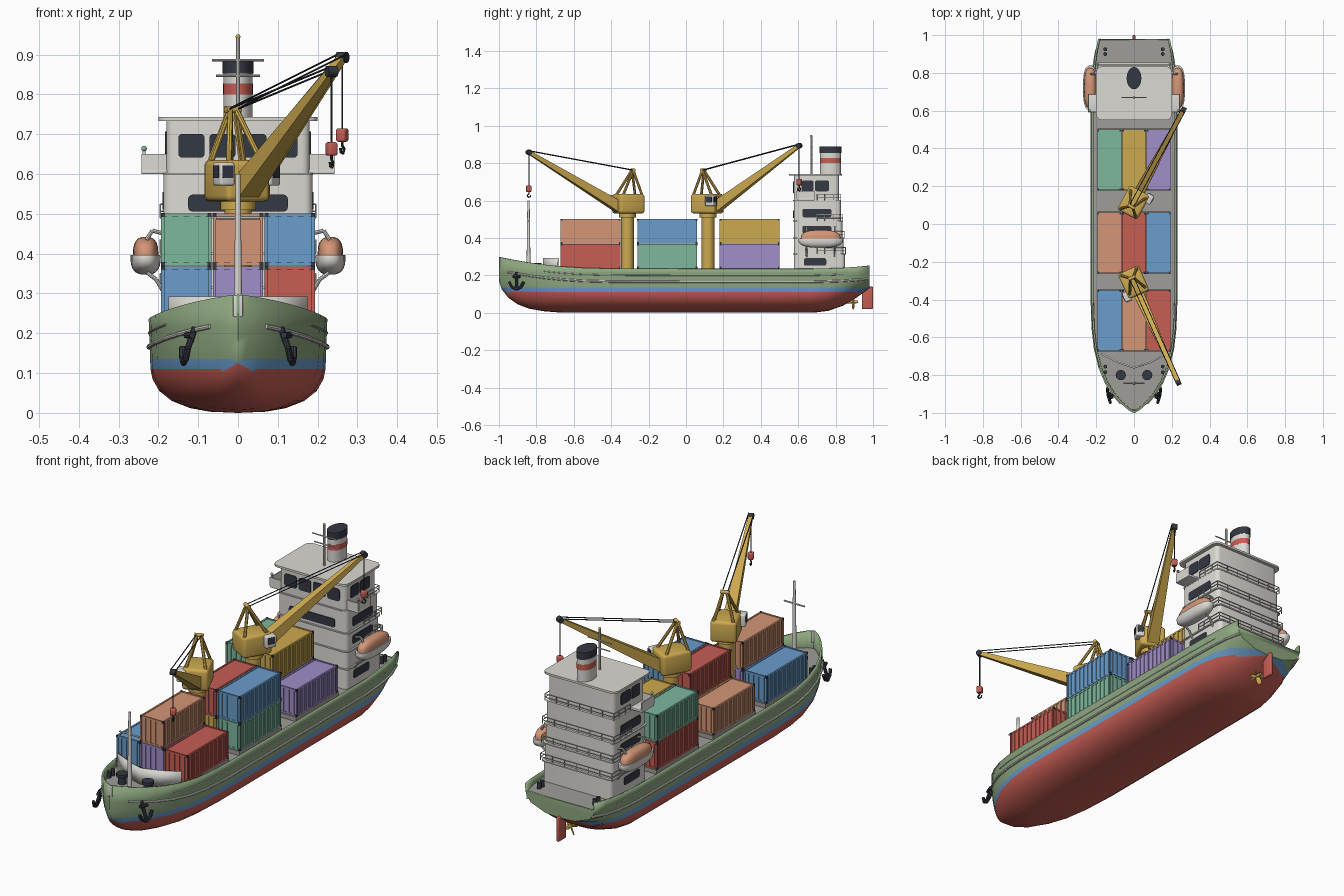
import bpy, bmesh, math
from mathutils import Vector, Matrix

if "Cube" in bpy.data.objects:
    bpy.data.objects.remove(bpy.data.objects["Cube"])

def lin(c):
    c /= 255
    return c / 12.92 if c < .04045 else ((c + .055) / 1.055) ** 2.4

MATS = {}
for n, rgb in dict(red=(198, 94, 84), blue=(106, 157, 204), green=(142, 168, 128), teal=(126, 184, 158),
                   orange=(212, 150, 118), purple=(160, 142, 200), yellow=(206, 170, 80),
                   white=(220, 218, 212), dark=(52, 56, 66), grey=(160, 157, 152)).items():
    MATS[n] = bpy.data.materials.new(n)
    MATS[n].diffuse_color = [lin(v) for v in rgb] + [1]

def finish(name, bm, *mats):
    me = bpy.data.meshes.new(name)
    bm.to_mesh(me)
    bm.free()
    for m in mats:
        me.materials.append(MATS[m])
    o = bpy.data.objects.new(name, me)
    bpy.context.collection.objects.link(o)
    return o

def add_cube(bm, c, s):
    return bmesh.ops.create_cube(bm, size=1, matrix=Matrix.Translation(c) @ Matrix.Diagonal((*s, 1)))['verts']

def add_cone(bm, p, q, r1, r2, n):
    p, q = Vector(p), Vector(q)
    d = q - p
    m = Matrix.Translation((p + q) / 2) @ d.to_track_quat('Z', 'Y').to_matrix().to_4x4()
    if n == 4:
        m = m @ Matrix.Rotation(math.pi / 4, 4, 'Z')
    bmesh.ops.create_cone(bm, cap_ends=True, segments=n, radius1=r1, radius2=r2, depth=d.length, matrix=m)

def box(name, c, s, mat, r=0, axis=None):
    """Box with optional bevel; axis limits it to edges along that axis."""
    bm = bmesh.new()
    add_cube(bm, c, s)
    if r:
        es = [e for e in bm.edges if axis is None or
              abs((e.verts[0].co - e.verts[1].co).normalized()[axis]) > .9]
        bmesh.ops.bevel(bm, geom=es, offset=r, segments=3, affect='EDGES', profile=.5)
    return finish(name, bm, mat)

def rod(name, p, q, r, mat, r2=None, n=16):
    bm = bmesh.new()
    add_cone(bm, p, q, r, r if r2 is None else r2, n)
    return finish(name, bm, mat)

def tube(name, paths, r, mat, n=8):
    bm = bmesh.new()
    for path in paths:
        for a, b in zip(path, path[1:]):
            add_cone(bm, a, b, r, r, n)
    return finish(name, bm, mat)

def ball(name, c, s, mat, power=1, zmin=-1, zmax=1):
    bm = bmesh.new()
    bmesh.ops.create_uvsphere(bm, u_segments=24, v_segments=16, radius=1)
    for v in bm.verts:
        w = [math.copysign(abs(k) ** power, k) for k in v.co]
        w[2] = min(max(w[2], zmin), zmax)
        v.co = [c[i] + w[i] * s[i] for i in range(3)]
    return finish(name, bm, mat)

# Hull stations: y, half width, keel z, top z, bilge height
ST = [(-1, 0, .17, .297, .13), (-.985, .03, .125, .294, .18), (-.95, .07, .08, .287, .2),
      (-.9, .112, .045, .278, .2), (-.84, .148, .022, .268, .19), (-.76, .182, .008, .257, .17),
      (-.66, .207, 0, .247, .15), (-.55, .22, 0, .24, .13), (-.4, .225, 0, .236, .12),
      (0, .225, 0, .235, .12), (.5, .225, 0, .235, .12), (.68, .224, 0, .235, .12),
      (.76, .22, .01, .237, .13), (.84, .214, .038, .24, .14), (.91, .205, .08, .245, .13),
      (.98, .19, .13, .252, .1)]
LEVELS = [0, .003, .012, .03, .055, .085, .11, .135, .165, .19, .215, None]
DECK = .215

def half_width(st, z):
    s = min(1, max(0, (z - st[2]) / st[4]))
    return st[1] * (1 - (1 - s) ** 2.5) ** .4 * (.96 + .16 * z)

def level_z(st, l):
    if l is None:
        return st[3]
    if l <= .11 and st[2] < .11:
        return st[2] + (.11 - st[2]) * l / .11
    return max(st[2], l)

bm = bmesh.new()
rows = []
for st in ST:
    zs = [level_z(st, l) for l in LEVELS]
    side = [(half_width(st, z), z) for z in zs]
    rows.append([bm.verts.new((-x, st[0], z)) for x, z in side[::-1]] +
                [bm.verts.new((x, st[0], z)) for x, z in side])
for a, b in zip(rows, rows[1:]):
    for j in range(len(a) - 1):
        bm.faces.new((a[j], b[j], b[j + 1], a[j + 1]))
bm.faces.new(rows[-1][1:-1][::-1])  # transom up to deck level
bmesh.ops.remove_doubles(bm, verts=bm.verts, dist=1e-5)
bmesh.ops.dissolve_degenerate(bm, edges=bm.edges, dist=1e-5)
for f in bm.faces:
    z = f.calc_center_median().z
    f.material_index = 2 if z > .135 else 1 if z > .11 else 0
hull = finish('hull', bm, 'red', 'blue', 'green')
mod = hull.modifiers.new('plating', 'SOLIDIFY')
mod.thickness, mod.offset = .01, -1

# Deck and rubbing strakes
bm = bmesh.new()
rows = [[bm.verts.new((k * half_width(s, DECK) * .98, s[0] * .998, DECK)) for k in (-1, 1)] for s in ST[1:]]
for a, b in zip(rows, rows[1:]):
    bm.faces.new((a[0], a[1], b[1], b[0]))
finish('deck', bm, 'grey')
for k in (-1, 1):
    low = [(k * (half_width(s, s[3] - .07) + .002), s[0], s[3] - .07) for s in ST[2:]]
    tube('rubbing_strake', [low], .006, 'white')
    tube('upper_strake', [[(k * half_width(s, s[3] - .035), s[0], s[3] - .035) for s in ST[5:14]]], .003, 'white')

# Rudder and propeller
box('rudder', (0, .97, .08), (.014, .06, .12), 'red', .005)
rod('rudder_stock', (0, .965, .12), (0, .965, .2), .008, 'red')
rod('propeller_hub', (0, .82, .058), (0, .92, .058), .01, 'yellow', .007)
bm = bmesh.new()
for i in range(4):
    m = (Matrix.Translation((0, .895, .058)) @ Matrix.Rotation(i * math.pi / 2 + .4, 4, 'Y') @
         Matrix.Translation((0, 0, .023)) @ Matrix.Rotation(.6, 4, 'Z') @ Matrix.Diagonal((.012, .003, .021, 1)))
    bmesh.ops.create_uvsphere(bm, u_segments=12, v_segments=8, radius=1, matrix=m)
finish('propeller_blades', bm, 'yellow')

# Containers: (bay y, columns left to right, bottom to top)
W, L, H, Z0 = .126, .32, .131, .237
def container(x, y, z, mat):
    bm = bmesh.new()
    add_cube(bm, (x, y, z + H / 2), (W - .008, L - .008, H - .006))
    for sx in (-1, 1):
        for sz in (.004, H - .004):
            add_cube(bm, (x + sx * (W / 2 - .004), y, z + sz), (.008, L, .008))
        for sy in (-1, 1):
            add_cube(bm, (x + sx * (W / 2 - .004), y + sy * (L / 2 - .004), z + H / 2), (.008, .008, H))
        for i in range(10):
            add_cube(bm, (x + sx * (W / 2 - .003), y + (i - 4.5) * .03, z + H / 2), (.005, .015, H - .012))
    for sy in (-1, 1):
        for sz in (.004, H - .004):
            add_cube(bm, (x, y + sy * (L / 2 - .004), z + sz), (W, .008, .008))
        for i in range(4):
            add_cube(bm, (x + (i - 1.5) * .028, y + sy * (L / 2 - .003), z + H / 2), (.013, .005, H - .012))
    finish('container', bm, mat)
    bm = bmesh.new()
    for i in range(8):
        sx, sy, sz = (i & 1) * 2 - 1, (i & 2) - 1, (i >> 2)
        add_cube(bm, (x + sx * (W / 2 - .004), y + sy * (L / 2 - .004), z + .004 + sz * (H - .008)), (.01, .01, .01))
    finish('corner_castings', bm, 'dark')

for y, cols in ((-.51, (['blue'], ['purple', 'orange'], ['red'])),
                (-.10, (['orange'], ['yellow', 'red'], ['teal', 'blue'])),
                (.34, (['red', 'teal'], ['blue', 'yellow'], ['purple']))):
    box('hatch_cover', (0, y, .225), (.385, .33, .022), 'grey')
    for i, stack in enumerate(cols):
        for j, mat in enumerate(stack):
            container((i - 1) * .13, y, Z0 + j * (H + .002), mat)

# Cranes, built facing +x and then turned
def crane(y, tip_xy, tip_z):
    d = Vector((tip_xy[0], tip_xy[1] - y))
    u, z = d.length, tip_z
    P = [rod('crane_pedestal', (0, 0, DECK), (0, 0, .515), .034, 'yellow', n=24),
         rod('crane_slewing_ring', (0, 0, .51), (0, 0, .535), .045, 'yellow', n=24),
         box('crane_house', (-.005, 0, .583), (.145, .12, .104), 'yellow', .014),
         rod('crane_boom', (.045, 0, .562), (u, 0, z), .04, 'yellow', .013, 4),
         tube('crane_frame', [[(a, k * .045, .63), (-.03, k * .008, .762)] for a in (-.065, .045) for k in (-1, 1)],
              .0075, 'yellow'),
         rod('frame_head', (-.03, -.02, .762), (-.03, .02, .762), .009, 'yellow'),
         tube('boom_stays', [[(-.03, k * .012, .763), (u, k * .012, z + .008)] for k in (-1, 1)], .0025, 'dark', 6),
         rod('boom_sheave', (u, -.013, z), (u, .013, z), .014, 'dark'),
         tube('hoist_cable', [[(u, 0, z), (u, 0, z - .18)]], .0025, 'dark', 6),
         box('hook_block', (u, 0, z - .195), (.026, .026, .034), 'red', .006),
         tube('hook', [[(u, 0, z - .21), (u, 0, z - .222), (u + .01, 0, z - .23), (u + .004, 0, z - .241),
                        (u - .008, 0, z - .238), (u - .01, 0, z - .228)]], .0035, 'dark'),
         box('crane_cab', (.05, -.062, .6), (.052, .04, .058), 'white', .006),
         box('cab_front_window', (.076, -.062, .606), (.004, .03, .032), 'dark', .004, 0),
         box('cab_side_window', (.05, -.082, .606), (.034, .004, .032), 'dark', .004, 1)]
    m = Matrix.Translation((0, y, 0)) @ Matrix.Rotation(math.atan2(d.y, d.x), 4, 'Z')
    for o in P:
        o.data.transform(m)
crane(-.313, (.235, -.84), .858)
crane(.118, (.262, .605), .893)

# Deckhouse tiers with ledges, rails and windows
for z0, z1, yb in ((DECK, .315, .85), (.315, .4, .843), (.4, .49, .836), (.49, .6, .828), (.6, .735, .818)):
    hx = .18 if z0 > .55 else .187
    box('deckhouse_tier', (0, (.577 + yb) / 2, (z0 + z1) / 2), (2 * hx, yb - .577, z1 - z0), 'white', .02, 2)
    if z0 > .3:
        e, x = yb + .012, hx + .008
        box('tier_ledge', (0, (.572 + e) / 2, z0), (2 * x, e - .572, .006), 'white', .02, 2)
        c = [(-x, .7), (-x, e - .002), (x, e - .002), (x, .7)]
        rails = [[(*p, z0 + h) for p in c] for h in (.017, .034)]
        posts = [(k * x, yy) for k in (-1, 1) for yy in (.7, .74, .79)] + [(x * i / 3, e - .002) for i in range(-3, 4)]
        tube('tier_rail', rails + [[(*p, z0), (*p, z0 + .034)] for p in posts], .002, 'white', 6)
box('bridge_roof', (0, .692, .738), (.4, .285, .01), 'white', .03, 2)
for x in (-.117, -.039, .039, .117):
    box('bridge_window', (x, .576, .671), (.066, .006, .06), 'dark', .01, 1)
box('front_window', (0, .576, .527), (.25, .006, .042), 'dark', .01, 1)
for k in (-1, 1):
    for y, w in ((.65, .065), (.727, .075)):
        box('bridge_side_window', (k * .18, y, .678), (.006, w, .058), 'dark', .01, 0)
    for y, z, w, h in ((.7, .533, .155, .045), (.7, .445, .155, .04), (.69, .272, .12, .04)):
        box('side_window', (k * .187, y, z), (.006, w, h), 'dark', .01, 0)
    # Bridge wing with navigation light
    box('bridge_wing', (k * .21, .64, .606), (.066, .095, .012), 'white', .003)
    box('wing_parapet', (k * .21, .594, .63), (.06, .005, .04), 'white')
    box('wing_side', (k * .24, .64, .63), (.005, .095, .04), 'white')
    rod('light_post', (k * .236, .6, .61), (k * .236, .6, .66), .004, 'white')
    ball('navigation_light', (k * .236, .6, .664), (.007,) * 3, 'red' if k > 0 else 'teal')
    # Lifeboat and davits
    ball('lifeboat_hull', (k * .232, .72, .392), (.038, .12, .045), 'white', .75, zmax=.1)
    ball('lifeboat_canopy', (k * .232, .72, .394), (.032, .107, .048), 'orange', .7, zmin=0)
    tube('davits', [p for y in (.645, .795) for p in
                    ([(k * .185, y, .3), (k * .205, y, .335), (k * .228, y, .352)],
                     [(k * .185, y, .45), (k * .215, y, .458), (k * .23, y, .435)])], .005, 'white')

# Funnel: stacked oval bands
for z0, z1, mat, g in ((.74, .8, 'white', 1), (.8, .828, 'red', 1.01), (.828, .853, 'white', 1), (.853, .888, 'dark', 1.05)):
    o = rod('funnel_band', (0, 0, z0), (0, 0, z1), 1, mat, n=32)
    o.data.transform(Matrix.Translation((0, .772, 0)) @ Matrix.Diagonal((.037 * g, .056 * g, 1, 1)))

# Masts
tube('radar_mast', [[(0, .67, .74), (0, .67, .942)]], .005, 'white')
tube('mast_yards', [[(-.065, .67, .886), (.065, .67, .886)], [(-.055, .67, .847), (.055, .67, .847)]], .003, 'white')
ball('mast_lamp', (0, .67, .945), (.006,) * 3, 'yellow')
rod('fore_mast', (0, -.842, DECK), (0, -.842, .6), .011, 'white', .006)
tube('fore_yard', [[(-.055, -.842, .49), (.055, -.842, .49)]], .004, 'white')
box('stem_plate', (0, -.992, .268), (.024, .012, .054), 'white', .003)

# Foredeck and aft deck gear
bm = bmesh.new()
pts = [(-.175, -.69), (-.09, -.735), (0, -.765), (.09, -.735), (.175, -.69)]
low, high = [[bm.verts.new((*p, z)) for p in pts] for z in (DECK, .293)]
for i in range(4):
    bm.faces.new((low[i], low[i + 1], high[i + 1], high[i]))
bw = finish('breakwater', bm, 'white')
bw.modifiers.new('thickness', 'SOLIDIFY').thickness = .008
for k in (-1, 1):
    rod('windlass', (k * .07, -.8, DECK), (k * .07, -.8, .255), .02, 'dark', n=20)
    rod('windlass_cap', (k * .07, -.8, .25), (k * .07, -.8, .265), .027, 'dark', n=20)
    for y in (-.785, -.755, .9, .925):
        rod('bollard', (k * .152, y, DECK), (k * .152, y, .245), .01, 'dark')
    tube('anchor', [[(k * .108, -.905, .215), (k * .137, -.908, .13)],
                    [(k * .125, -.945, .165), (k * .13, -.932, .138), (k * .137, -.907, .125),
                     (k * .14, -.882, .138), (k * .14, -.868, .165)],
                    [(k * .115, -.925, .195), (k * .13, -.888, .195)]], .008, 'dark')

for o in bpy.context.scene.objects:
    o.select_set(True)
bpy.context.view_layer.objects.active = hull
bpy.ops.object.shade_smooth_by_angle(angle=math.radians(35))

for m in bpy.data.materials:
    if m.users and not m.is_grease_pencil:
        m.use_nodes = True
        m.node_tree.nodes["Principled BSDF"].inputs["Base Color"].default_value = m.diffuse_color
